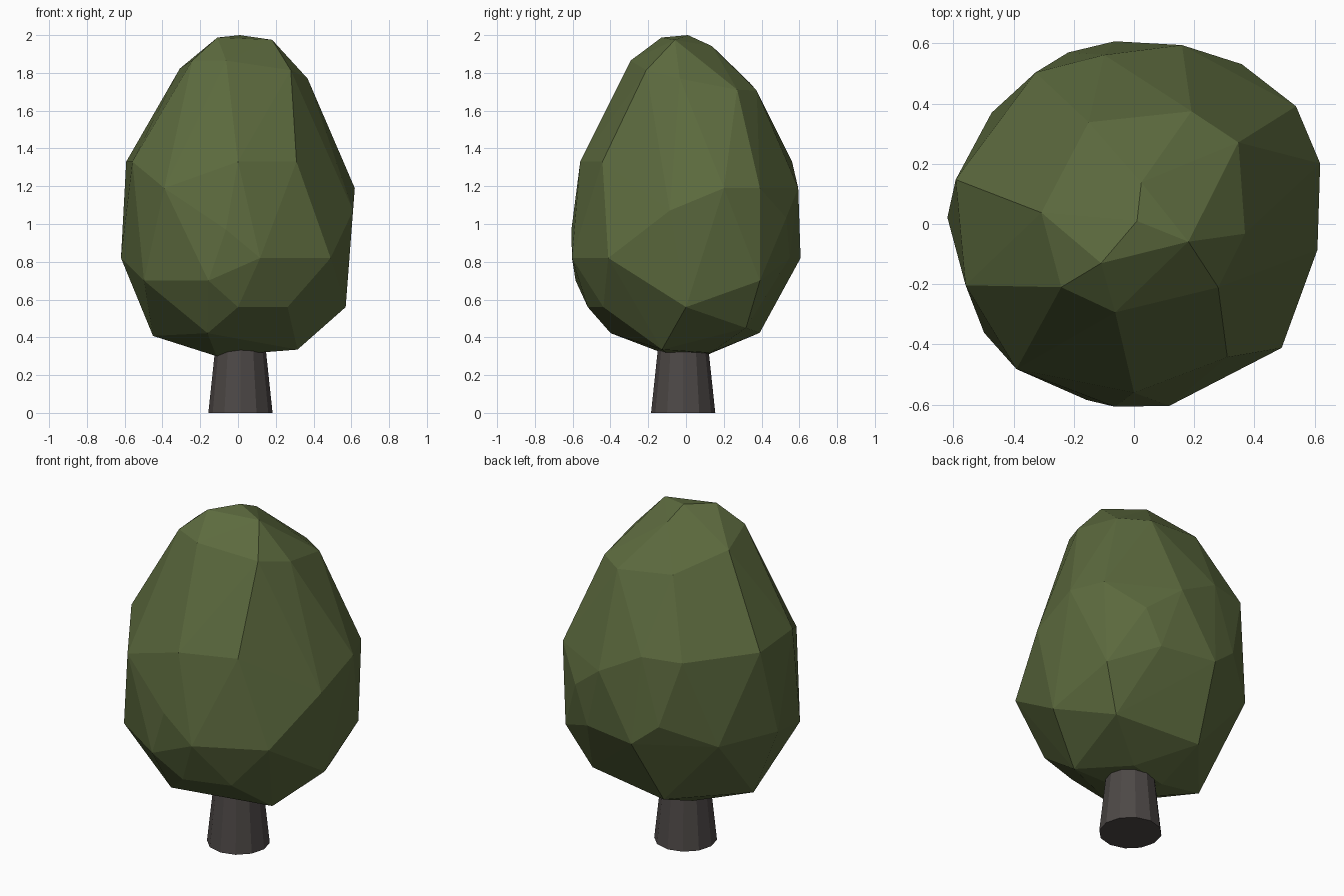
import bpy
import bmesh
from math import cos, sin, radians
from mathutils import Matrix

# Start without the default cube
default_cube = bpy.data.objects.get("Cube")
if default_cube:
    bpy.data.objects.remove(default_cube, do_unlink=True)


def make_material(name, colour):
    """One flat matte colour for viewport and render."""
    material = bpy.data.materials.new(name)
    material.use_nodes = True
    material.diffuse_color = (*colour, 1)
    shader = material.node_tree.nodes["Principled BSDF"]
    shader.inputs["Base Color"].default_value = (*colour, 1)
    shader.inputs["Roughness"].default_value = 0.9
    return material


def make_object(name, bm, material):
    """Turn a bmesh into a flat-shaded object."""
    bmesh.ops.recalc_face_normals(bm, faces=bm.faces)
    mesh = bpy.data.meshes.new(name)
    bm.to_mesh(mesh)
    bm.free()
    mesh.materials.append(material)
    mesh.shade_flat()
    obj = bpy.data.objects.new(name, mesh)
    bpy.context.collection.objects.link(obj)
    return obj


def add_ring(bm, height, corners, tilt_x=0, tilt_y=0):
    """Add a ring of (angle, radius) corners, optionally tilted."""
    for angle, radius in corners:
        x = radius * cos(radians(angle))
        y = radius * sin(radians(angle))
        bm.verts.new((x, y, height + tilt_x * x + tilt_y * y))


leaf_green = make_material("leaf_green", (0.107, 0.144, 0.048))
bark_brown = make_material("bark_brown", (0.075, 0.065, 0.062))

# Crown: uneven rings wrapped in a faceted convex skin
crown = bmesh.new()
crown.verts.new((0.01, 0.01, 2))
# Tip and upper slope
add_ring(crown, 1.965, [(-18, 0.19), (80, 0.14), (230, 0.17)], tilt_y=-0.17)
add_ring(crown, 1.8, [(-5, 0.37), (38, 0.44), (63, 0.42), (114, 0.37),
                      (173, 0.31), (221, 0.32), (258, 0.3), (323, 0.35)],
         tilt_x=-0.1, tilt_y=-0.2)
# Shoulder
add_ring(crown, 1.33, [(100, 0.57), (123, 0.6), (166, 0.61),
                       (200, 0.595), (270, 0.56), (305, 0.54)])
add_ring(crown, 1.19, [(18, 0.65), (36, 0.665), (75, 0.615), (231, 0.62)])
# Widest part
add_ring(crown, 0.98, [(-8, 0.615), (56, 0.64), (111, 0.61), (264, 0.61)],
         tilt_x=0.15)
add_ring(crown, 0.82, [(64, 0.61), (96, 0.61), (142, 0.6),
                       (178, 0.62), (281, 0.615), (320, 0.64)])
add_ring(crown, 0.7, [(37, 0.65), (216, 0.615), (255, 0.605)])
# Underside
add_ring(crown, 0.56, [(0, 0.57), (270, 0.52), (301, 0.51)])
add_ring(crown, 0.43, [(39, 0.505), (108, 0.41), (179, 0.45), (248, 0.43)],
         tilt_x=0.05)
add_ring(crown, 0.31, [(-22, 0.34), (50, 0.17), (140, 0.15), (215, 0.14)],
         tilt_x=0.08)
hull = bmesh.ops.convex_hull(crown, input=crown.verts)
loose = {v for v in hull["geom_interior"] + hull["geom_unused"]
         if isinstance(v, bmesh.types.BMVert)}
bmesh.ops.delete(crown, geom=list(loose), context="VERTS")
make_object("crown", crown, leaf_green)

# Trunk: tapered twelve-sided post running up into the crown
trunk = bmesh.new()
depth = 0.45
bmesh.ops.create_cone(trunk, cap_ends=True, segments=12, radius1=0.17,
                      radius2=0.122, depth=depth,
                      matrix=Matrix.Translation((0.013, -0.015, depth / 2)))
make_object("trunk", trunk, bark_brown)
